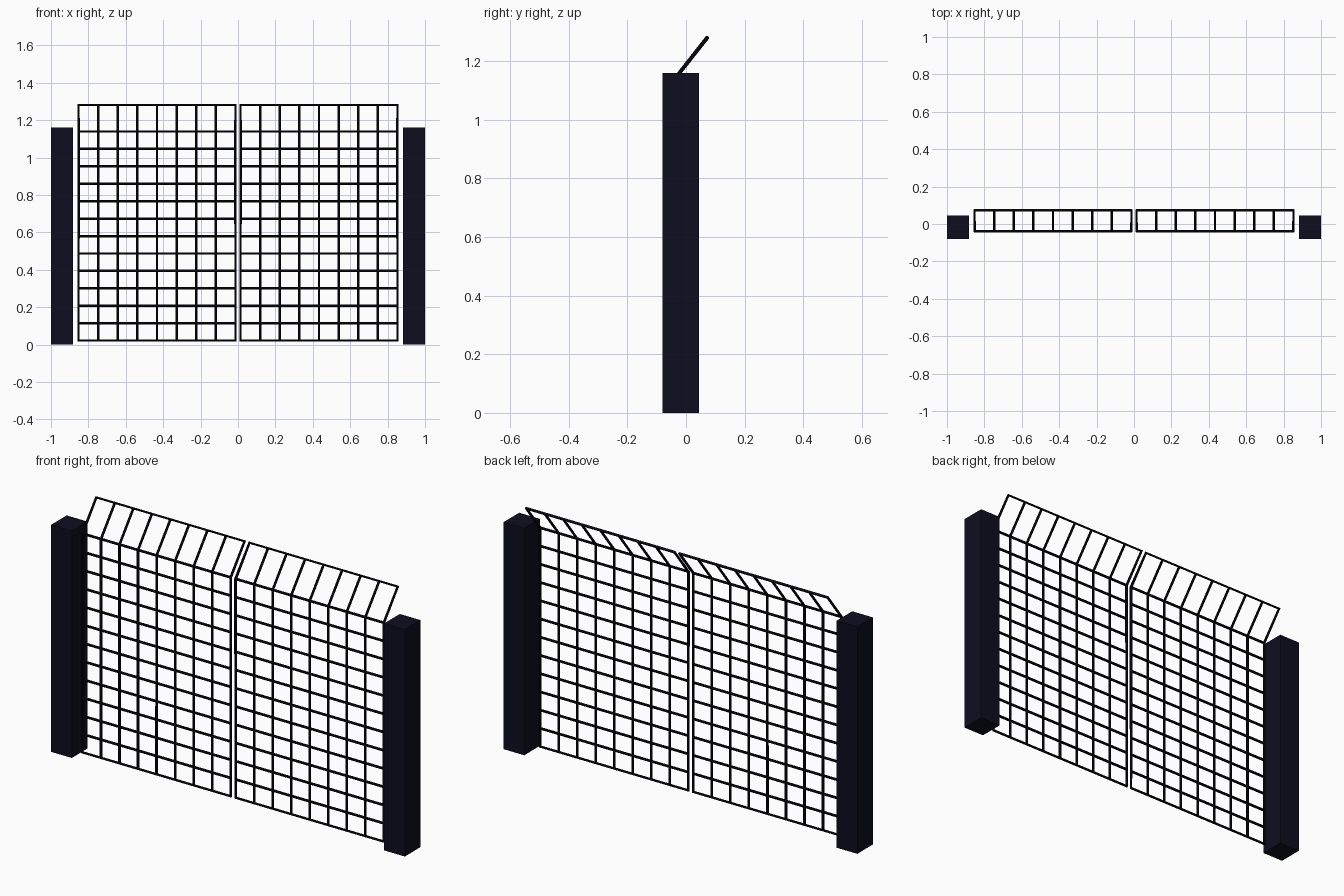
import bpy

cube = bpy.data.objects.get("Cube")
if cube:
    bpy.data.objects.remove(cube, do_unlink=True)


def material(name, rgb):
    m = bpy.data.materials.new(name)
    m.use_nodes = True
    m.diffuse_color = (*rgb, 1)
    m.node_tree.nodes["Principled BSDF"].inputs["Base Color"].default_value = (*rgb, 1)
    return m


POST = material("dark navy", (0.004, 0.004, 0.014))
BAR = material("near black", (0.003, 0.003, 0.007))

# Gate layout
INNER, OUTER = 0.014, 0.852
BOTTOM, BEND, TOP = 0.021, 1.139, 1.281
Y_PANEL, Y_TOP = -0.039, 0.073
COLUMNS, ROWS = 8, 12


def rods(name, paths, radius, cyclic=False):
    """Round rods following straight-sided paths, turned into one mesh."""
    curve = bpy.data.curves.new(name, "CURVE")
    curve.dimensions = "3D"
    curve.bevel_depth = radius
    curve.bevel_resolution = 2
    curve.use_fill_caps = True
    for path in paths:
        spline = curve.splines.new("POLY")
        spline.points.add(len(path) - 1)
        for point, co in zip(spline.points, path):
            point.co = (*co, 1)
        spline.use_cyclic_u = cyclic
    curve.materials.append(BAR)
    obj = bpy.data.objects.new(name, curve)
    bpy.context.collection.objects.link(obj)
    bpy.ops.object.select_all(action="DESELECT")
    obj.select_set(True)
    bpy.context.view_layer.objects.active = obj
    bpy.ops.object.convert(target="MESH")
    bpy.ops.object.shade_smooth_by_angle()


def upright(x):
    """Vertical run that leans back above the bend."""
    return [(x, Y_PANEL, BOTTOM), (x, Y_PANEL, BEND), (x, Y_TOP, TOP)]


for side, s in (("left", 1), ("right", -1)):
    # Square post
    bpy.ops.mesh.primitive_cube_add(size=1, location=(s * 0.9415, -0.018, 0.58))
    post = bpy.context.object
    post.name = side + "_post"
    post.scale = (0.117, 0.126, 1.16)
    bpy.ops.object.transform_apply(location=False, rotation=False)
    post.data.materials.append(POST)

    # Outer frame of the leaf
    loop = upright(s * INNER) + upright(s * OUTER)[::-1]
    rods(side + "_gate_frame", [loop], 0.007, cyclic=True)

    # Upright bars inside the frame
    step = (OUTER - INNER) / COLUMNS
    rods(side + "_gate_uprights",
         [upright(s * (INNER + step * i)) for i in range(1, COLUMNS)], 0.0063)

    # Crossbars up to the bend
    rise = (BEND - BOTTOM) / ROWS
    rods(side + "_gate_crossbars",
         [[(s * INNER, Y_PANEL, BOTTOM + rise * i), (s * OUTER, Y_PANEL, BOTTOM + rise * i)]
          for i in range(1, ROWS + 1)], 0.0065)
